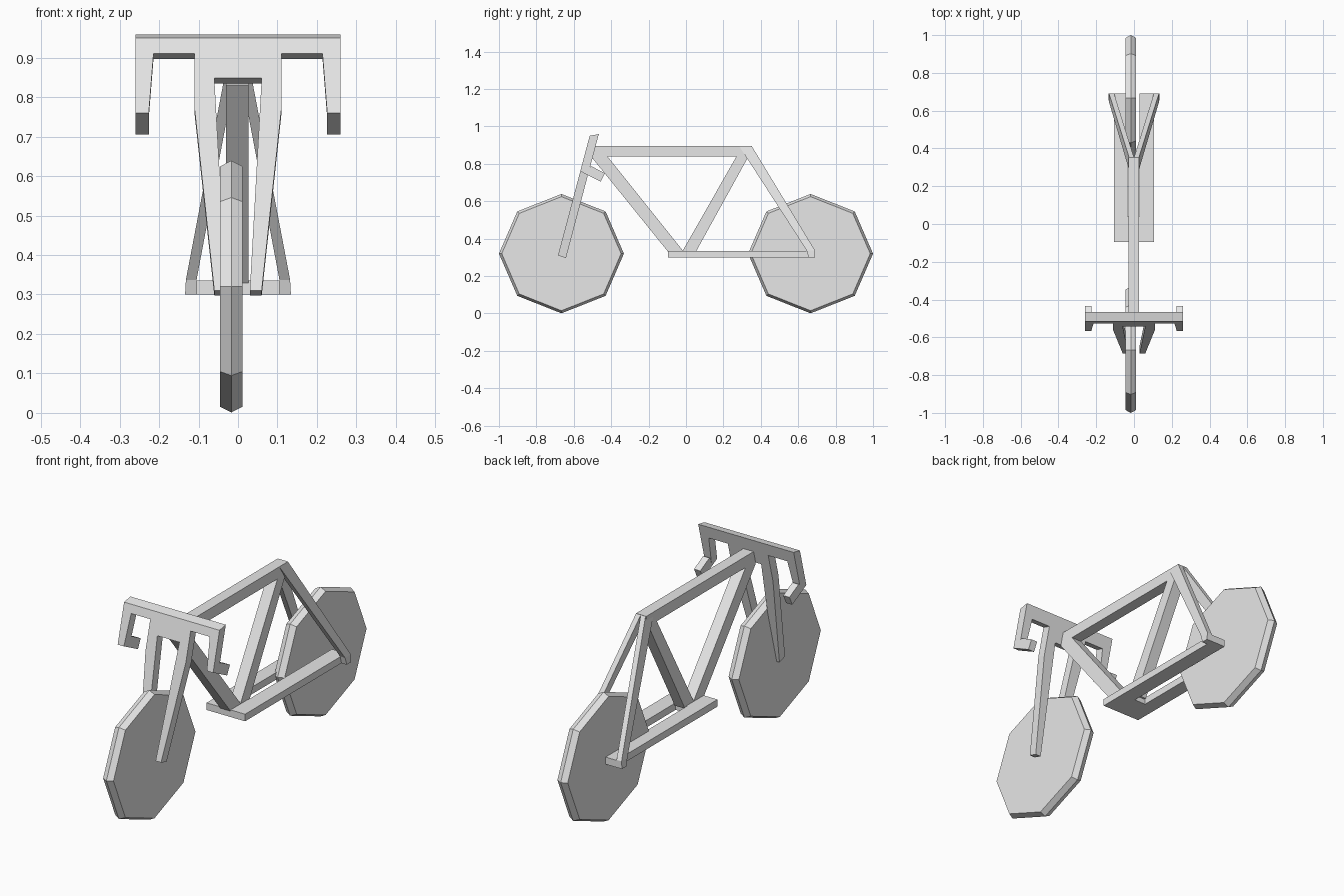
import bpy, bmesh, math
from mathutils import Vector

if "Cube" in bpy.data.objects:
    bpy.data.objects.remove(bpy.data.objects["Cube"])

grey = bpy.data.materials.new("light grey")
grey.diffuse_color = (0.8, 0.8, 0.8, 1)
grey.use_nodes = True
grey.node_tree.nodes["Principled BSDF"].inputs["Base Color"].default_value = grey.diffuse_color


def finish(name, bm):
    bmesh.ops.remove_doubles(bm, verts=bm.verts, dist=1e-5)
    bmesh.ops.dissolve_limit(bm, angle_limit=0.002, verts=bm.verts, edges=bm.edges)
    bmesh.ops.recalc_face_normals(bm, faces=bm.faces)
    me = bpy.data.meshes.new(name)
    bm.to_mesh(me)
    bm.free()
    me.materials.append(grey)
    ob = bpy.data.objects.new(name, me)
    bpy.context.collection.objects.link(ob)
    return ob


def prism(name, loops, side_a, side_b):
    """Flat profile (outer loop plus optional holes) spanned between two mapped sides."""
    bm = bmesh.new()
    caps = ([], [])
    for loop in loops:
        rings = [[bm.verts.new(f(*p)) for p in loop] for f in (side_a, side_b)]
        n = len(loop)
        for i in range(n):
            j = (i + 1) % n
            for ring, edges in zip(rings, caps):
                edges.append(bm.edges.new((ring[i], ring[j])))
    	# side walls
        for i in range(n):
            j = (i + 1) % n
            bm.faces.new((rings[0][i], rings[0][j], rings[1][j], rings[1][i]))
    for edges in caps:
        bmesh.ops.triangle_fill(bm, edges=edges, use_beauty=True)
    return finish(name, bm)


def loft(name, rings, mirror_x=False):
    """Closed skin through equal-length rings of points."""
    bm = bmesh.new()
    s = -1 if mirror_x else 1
    vs = [[bm.verts.new((s * x, y, z)) for x, y, z in r] for r in rings]
    n = len(vs[0])
    for a, b in zip(vs, vs[1:]):
        for i in range(n):
            j = (i + 1) % n
            bm.faces.new((a[i], a[j], b[j], b[i]))
    bm.faces.new(vs[0])
    bm.faces.new(vs[-1])
    return finish(name, bm)


def across(x):
    return lambda y, z: Vector((x, y, z))


# Eight-sided disc wheels with a ridged rim
for name, cy in (("front_wheel", -0.666), ("rear_wheel", 0.666)):
    rings = []
    for x, k in ((-0.045, 0.955), (-0.017, 1.0), (0.011, 0.955)):
        rings.append([(x, cy + 0.334 * k * math.cos(a * math.pi / 4),
                       0.32 + 0.319 * k * math.sin(a * math.pi / 4)) for a in range(8)])
    loft(name, rings)

# Main frame: top, down and seat tubes around a triangular opening
prism("main_frame",
      [[(-0.487, 0.895), (0.352, 0.895), (0.348, 0.865), (0.05, 0.325),
        (-0.092, 0.325), (-0.50, 0.83)],
       [(-0.42, 0.84), (0.27, 0.84), (-0.017, 0.337)]],
      across(-0.03), across(0.026))

# Bottom bracket plate with the two chain stays
prism("chain_stays",
      [[(-0.105, -0.095), (0.105, -0.095), (0.105, 0.655), (0.105, 0.69), (0.028, 0.69),
        (0.028, 0.04), (-0.034, 0.04), (-0.034, 0.69), (-0.105, 0.69)]],
      lambda x, y: Vector((x, y, 0.30)), lambda x, y: Vector((x, y, 0.335)))

# Seat stays leaning from the rear axle to the seat joint
for side, flip in (("right", False), ("left", True)):
    rings = []
    for x0, x1, y0, y1, z in ((0.105, 0.134, 0.655, 0.69, 0.30),
                              (0.105, 0.132, 0.645, 0.69, 0.337),
                              (0.0, 0.026, 0.285, 0.352, 0.894)):
        rings.append([(x0, y0, z), (x1, y0, z), (x1, y1, z), (x0, y1, z)])
    loft(side + "_seat_stay", rings, flip)

# Handlebar, crown and fork blades as one tilted slab
half = [(0.26, 0.95), (0.26, 0.76), (0.226, 0.76), (0.214, 0.91), (0.11, 0.91),
        (0.11, 0.77), (0.06, 0.31), (0.03, 0.31), (0.06, 0.848)]
outline = half + [(-x, z) for x, z in reversed(half)]


def slab_front(x, z):
    return Vector((x, -0.515 + (z - 0.95) * 0.265, z))


def slab_back(x, z):
    zb = z + 0.009 if z > 0.94 else z - 0.013
    return Vector((x, -0.466 + (zb - 0.96) * 0.265, zb))


prism("handlebar_and_fork", [outline], slab_front, slab_back)

# Hooked grips at the ends of the handlebar
hook = [(-0.564, 0.76), (-0.456, 0.705), (-0.434, 0.75), (-0.505, 0.787)]
for side, s in (("right", 1), ("left", -1)):
    prism(side + "_grip", [hook], across(0.226 * s), across(0.26 * s))
